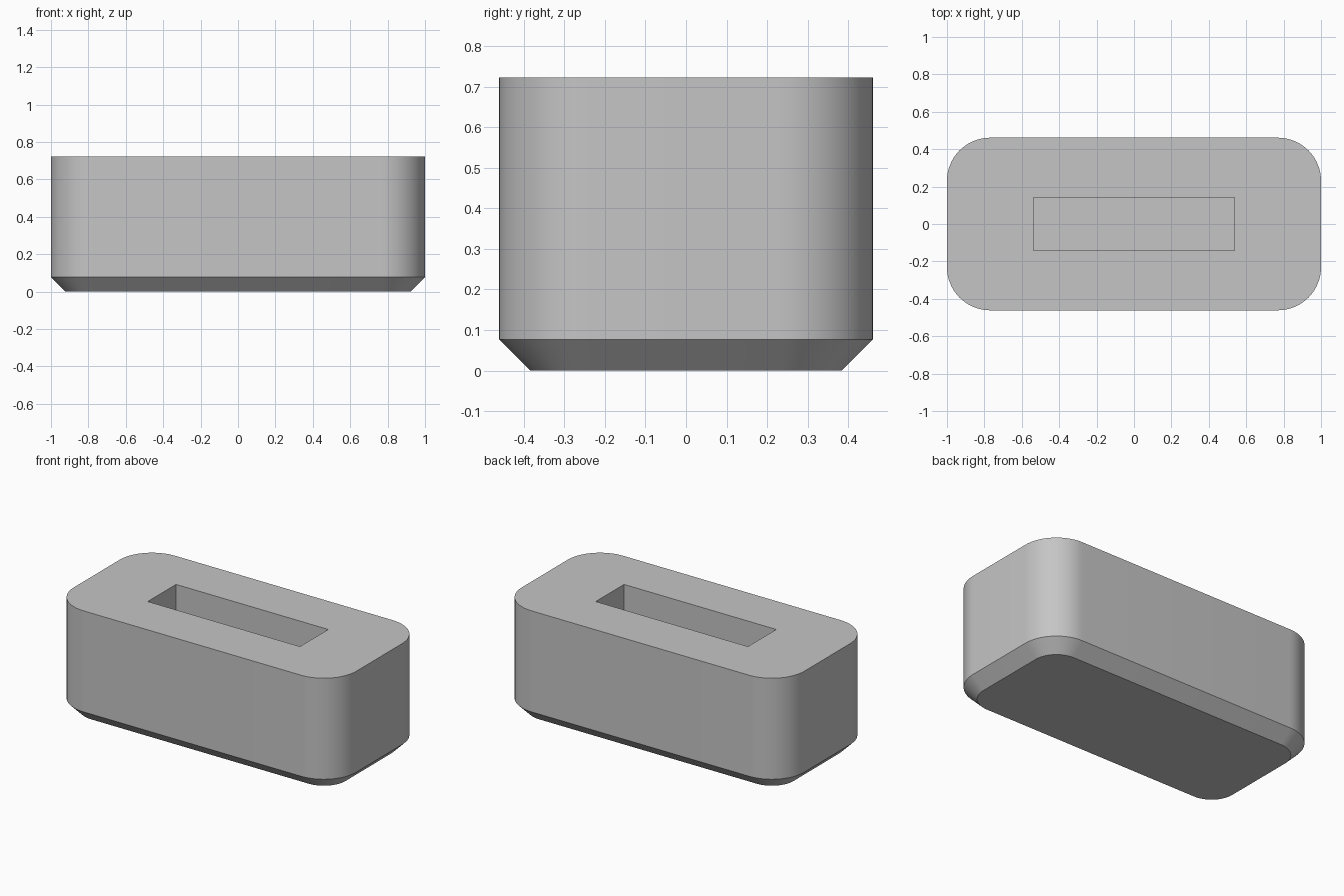
import bpy, bmesh, math

cube = bpy.data.objects.get("Cube")
if cube:
    bpy.data.objects.remove(cube, do_unlink=True)

HALF_X, HALF_Y, HEIGHT = 1.0, 0.4615, 0.723
RADIUS, CHAMFER = 0.231, 0.077
SLOT_X, SLOT_Y, SLOT_FLOOR = 0.5385, 0.143, 0.15
STEPS = 16

grey = bpy.data.materials.new("plain grey")
grey.use_nodes = True
colour = (0.56, 0.56, 0.56, 1)
grey.diffuse_color = colour
grey.node_tree.nodes["Principled BSDF"].inputs["Base Color"].default_value = colour

bm = bmesh.new()


def ring(half_x, half_y, radius, z, steps):
    """Rounded rectangle of vertices, counter-clockwise from above."""
    verts = []
    for corner, (sx, sy) in enumerate(((1, 1), (-1, 1), (-1, -1), (1, -1))):
        for i in range(steps + 1):
            a = math.pi / 2 * (corner + i / max(steps, 1))
            verts.append(bm.verts.new((sx * (half_x - radius) + radius * math.cos(a),
                                       sy * (half_y - radius) + radius * math.sin(a), z)))
    return verts


def wall(lower, upper):
    n = len(lower)
    for i in range(n):
        j = (i + 1) % n
        bm.faces.new((lower[i], lower[j], upper[j], upper[i]))


def rim_edges(verts):
    return [bm.edges.get((v, verts[i - 1])) for i, v in enumerate(verts)]


# Outer shell: chamfered foot, upright rounded sides
base = ring(HALF_X - CHAMFER, HALF_Y - CHAMFER, RADIUS - CHAMFER, 0, STEPS)
shoulder = ring(HALF_X, HALF_Y, RADIUS, CHAMFER, STEPS)
top = ring(HALF_X, HALF_Y, RADIUS, HEIGHT, STEPS)
bm.faces.new(base[::-1])
wall(base, shoulder)
wall(shoulder, top)

# Blind rectangular slot
slot_top = ring(SLOT_X, SLOT_Y, 0, HEIGHT, 0)
slot_floor = ring(SLOT_X, SLOT_Y, 0, SLOT_FLOOR, 0)
wall(slot_top, slot_floor)
bm.faces.new(slot_floor)

# Flat top around the slot: one fan per slot corner, quads between
size = STEPS + 1
for c in range(4):
    arc = top[c * size:(c + 1) * size]
    for a, b in zip(arc, arc[1:]):
        bm.faces.new((a, b, slot_top[c]))
    following = (c + 1) % 4
    bm.faces.new((arc[-1], top[following * size], slot_top[following], slot_top[c]))

bmesh.ops.recalc_face_normals(bm, faces=bm.faces)
mesh = bpy.data.meshes.new("slotted_block")
bm.to_mesh(mesh)
bm.free()
mesh.materials.append(grey)
block = bpy.data.objects.new("slotted_block", mesh)
bpy.context.collection.objects.link(block)

# Smooth corners, crisp edges
bpy.ops.object.select_all(action="DESELECT")
block.select_set(True)
bpy.context.view_layer.objects.active = block
bpy.ops.object.shade_smooth_by_angle(angle=math.radians(30))
